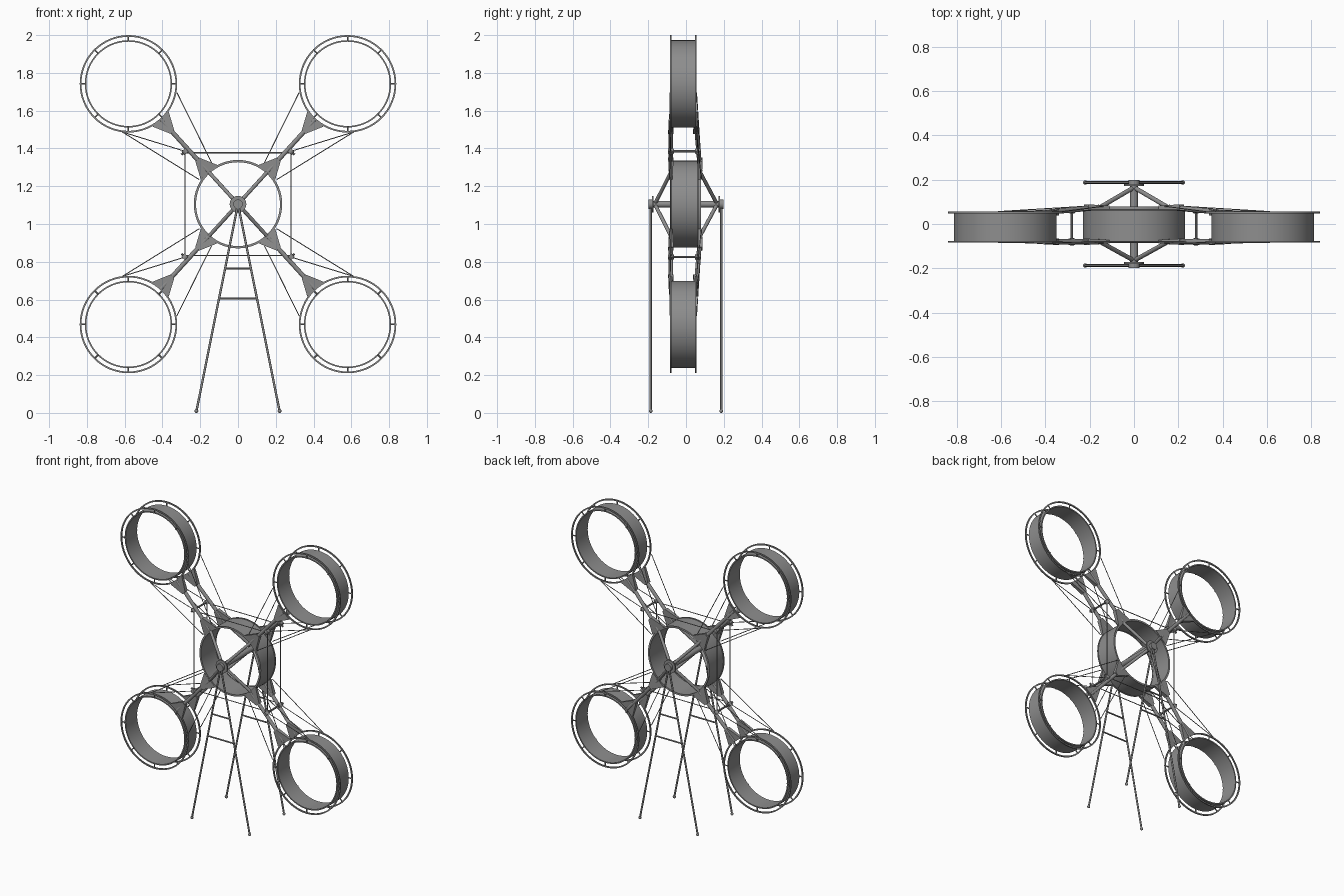
import bpy, bmesh, math
from mathutils import Vector

if "Cube" in bpy.data.objects:
    bpy.data.objects.remove(bpy.data.objects["Cube"])

metal = bpy.data.materials.new("grey metal")
metal.use_nodes = True
GREY = (0.27, 0.27, 0.27, 1)
metal.diffuse_color = GREY
metal.node_tree.nodes["Principled BSDF"].inputs["Base Color"].default_value = GREY

HUB_Z = 1.105
WHEEL = Vector((0.58, 0, 0.637))       # offset of a wheel from the hub
FRONT, BACK = -0.08, 0.052             # wheel hoop planes
WHEEL_Y = (FRONT + BACK) / 2


def finish(name, bm, smooth=True):
    bmesh.ops.recalc_face_normals(bm, faces=bm.faces)
    mesh = bpy.data.meshes.new(name)
    bm.to_mesh(mesh)
    bm.free()
    mesh.materials.append(metal)
    ob = bpy.data.objects.new(name, mesh)
    bpy.context.collection.objects.link(ob)
    if smooth:
        bpy.ops.object.select_all(action='DESELECT')
        ob.select_set(True)
        bpy.context.view_layer.objects.active = ob
        bpy.ops.object.shade_smooth_by_angle(angle=math.radians(40))
    return ob


def add_rod(bm, a, b, r, sides=10):
    a, b = Vector(a), Vector(b)
    d = b - a
    mat = d.to_track_quat('Z', 'Y').to_matrix().to_4x4()
    mat.translation = (a + b) / 2
    bmesh.ops.create_cone(bm, cap_ends=True, segments=sides, radius1=r,
                          radius2=r, depth=d.length, matrix=mat)


def add_band(bm, c, r_in, r_out, y0, y1, sides=64):
    """Ring of rectangular section around the y axis."""
    rings = []
    for i in range(sides):
        t = 2 * math.pi * i / sides
        rings.append([bm.verts.new((c.x + r * math.cos(t), y, c.z + r * math.sin(t)))
                      for r, y in ((r_in, y0), (r_out, y0), (r_out, y1), (r_in, y1))])
    for i in range(sides):
        p, q = rings[i], rings[(i + 1) % sides]
        for k in range(4):
            n = (k + 1) % 4
            bm.faces.new((p[k], p[n], q[n], q[k]))


def add_gusset(bm, u, v, s_base, s_tip, y_base, y_tip):
    """Tapered plate lying along an arm, wide at its base."""
    loops = []
    for s, y, half, thick in ((s_base, y_base, 0.058, 0.008), (s_tip, y_tip, 0.014, 0.014)):
        c = hub + u * s + Vector((0, y, 0))
        loops.append([bm.verts.new(c + v * (i * half) + Vector((0, j * thick, 0)))
                      for i, j in ((-1, -1), (1, -1), (1, 1), (-1, 1))])
    a, b = loops
    for k in range(4):
        n = (k + 1) % 4
        bm.faces.new((a[k], a[n], b[n], b[k]))
    bm.faces.new(a)
    bm.faces.new(b)


hub = Vector((0, 0, HUB_Z))

# Centre drum with slim rims
bm = bmesh.new()
add_band(bm, hub, 0.224, 0.230, -0.082, 0.076)
for y in (-0.082, 0.076):
    add_band(bm, hub, 0.222, 0.234, y - 0.004, y + 0.004)
finish("centre_drum", bm)

# Axle, collars and end caps
bm = bmesh.new()
add_rod(bm, (0, -0.19, HUB_Z), (0, 0.19, HUB_Z), 0.018, 24)
for s in (-1, 1):
    add_rod(bm, (0, s * 0.172, HUB_Z), (0, s * 0.180, HUB_Z), 0.044, 32)
    add_rod(bm, (0, s * 0.176, HUB_Z), (0, s * 0.199, HUB_Z), 0.025, 24)
finish("axle", bm)

# Stand: one A-frame at each end of the axle
for s, name in ((-1, "front_stand"), (1, "back_stand")):
    bm = bmesh.new()
    y = s * 0.187
    top, foot, spread = HUB_Z, 0.01, 0.22
    for side in (-1, 1):
        add_rod(bm, (0, y, top), (side * spread, y, foot), 0.006)
        ball = bmesh.ops.create_uvsphere(bm, u_segments=12, v_segments=8, radius=0.01)
        bmesh.ops.translate(bm, verts=ball["verts"], vec=(side * spread, y, foot))
    for z in (0.605, 0.765):
        x = spread * (top - z) / (top - foot)
        add_rod(bm, (-x, y, z), (x, y, z), 0.005)
    finish(name, bm)

# Four wheels, arms and rigging
for sx, sz in ((-1, 1), (1, 1), (-1, -1), (1, -1)):
    tag = ("upper" if sz > 0 else "lower") + ("_left" if sx > 0 else "_right")
    off = Vector((sx * WHEEL.x, 0, sz * WHEEL.z))
    c = hub + off
    u = off.normalized()
    v = Vector((-u.z, 0, u.x))
    dist = off.length

    # Wheel drum
    bm = bmesh.new()
    add_band(bm, c, 0.223, 0.231, FRONT + 0.004, BACK - 0.004)
    finish("wheel_drum_" + tag, bm)

    # Hoops with short stubs
    bm = bmesh.new()
    for y in (FRONT, BACK):
        add_band(bm, c, 0.249, 0.258, y - 0.004, y + 0.004)
        for k in range(8):
            t = math.pi * k / 4
            d = Vector((math.cos(t), 0, math.sin(t)))
            p = c + Vector((0, y, 0))
            add_rod(bm, p + d * 0.226, p + d * 0.252, 0.004, 8)
    finish("wheel_hoops_" + tag, bm)

    # Front and back arms with gussets, plus struts to the axle ends
    bm_arm, bm_gus, bm_str, bm_wire = (bmesh.new() for _ in range(4))
    mids = []
    for y_in, y_out, s in ((-0.08, FRONT, -1), (0.075, BACK, 1)):
        inner = hub + u * 0.235 + Vector((0, y_in, 0))
        outer = hub + u * (dist - 0.257) + Vector((0, y_out, 0))
        add_rod(bm_arm, inner, outer, 0.012, 12)
        add_gusset(bm_gus, u, v, 0.229, 0.32, y_in, y_in * 0.97 + y_out * 0.03)
        add_gusset(bm_gus, u, v, dist - 0.253, dist - 0.345, y_out, y_out)
        add_rod(bm_str, (0, s * 0.165, HUB_Z), hub + u * 0.228 + Vector((0, y_in, 0)), 0.010, 12)

        # Clamp at the middle of the arm
        mid = hub + Vector((sx * 0.28, (y_in + y_out) / 2, sz * 0.28))
        mids.append(mid)
        add_rod(bm_arm, mid - v * 0.026, mid + v * 0.026, 0.006, 8)
        add_rod(bm_arm, mid - u * 0.012, mid + u * 0.012, 0.016, 12)

        # Stay wires from the hoop to the drum and to the clamp
        yo, yi = Vector((0, y_out + s * 0.004, 0)), Vector((0, y_in + s * 0.006, 0))
        side_pt = hub + Vector((sx * 0.323, 0, sz * 0.59)) + yo
        low_pt = hub + Vector((sx * 0.612, 0, sz * 0.382)) + yo
        add_rod(bm_wire, side_pt, hub + Vector((sx * 0.13, 0, sz * 0.20)) + yi, 0.0025, 6)
        add_rod(bm_wire, low_pt, hub + Vector((sx * 0.205, 0, sz * 0.13)) + yi, 0.0025, 6)
        add_rod(bm_wire, low_pt, mid, 0.0025, 6)
    add_rod(bm_arm, mids[0], mids[1], 0.006, 8)
    finish("arms_" + tag, bm_arm)
    finish("gussets_" + tag, bm_gus, smooth=False)
    finish("struts_" + tag, bm_str)
    finish("stay_wires_" + tag, bm_wire)

# Wire squares joining the clamps, front and back
bm = bmesh.new()
for y in (-0.08, 0.064):
    corners = [(a * 0.28, y, HUB_Z + b * 0.272) for a, b in ((-1, -1), (1, -1), (1, 1), (-1, 1))]
    for i in range(4):
        add_rod(bm, corners[i], corners[(i + 1) % 4], 0.003, 6)
finish("square_wires", bm)
